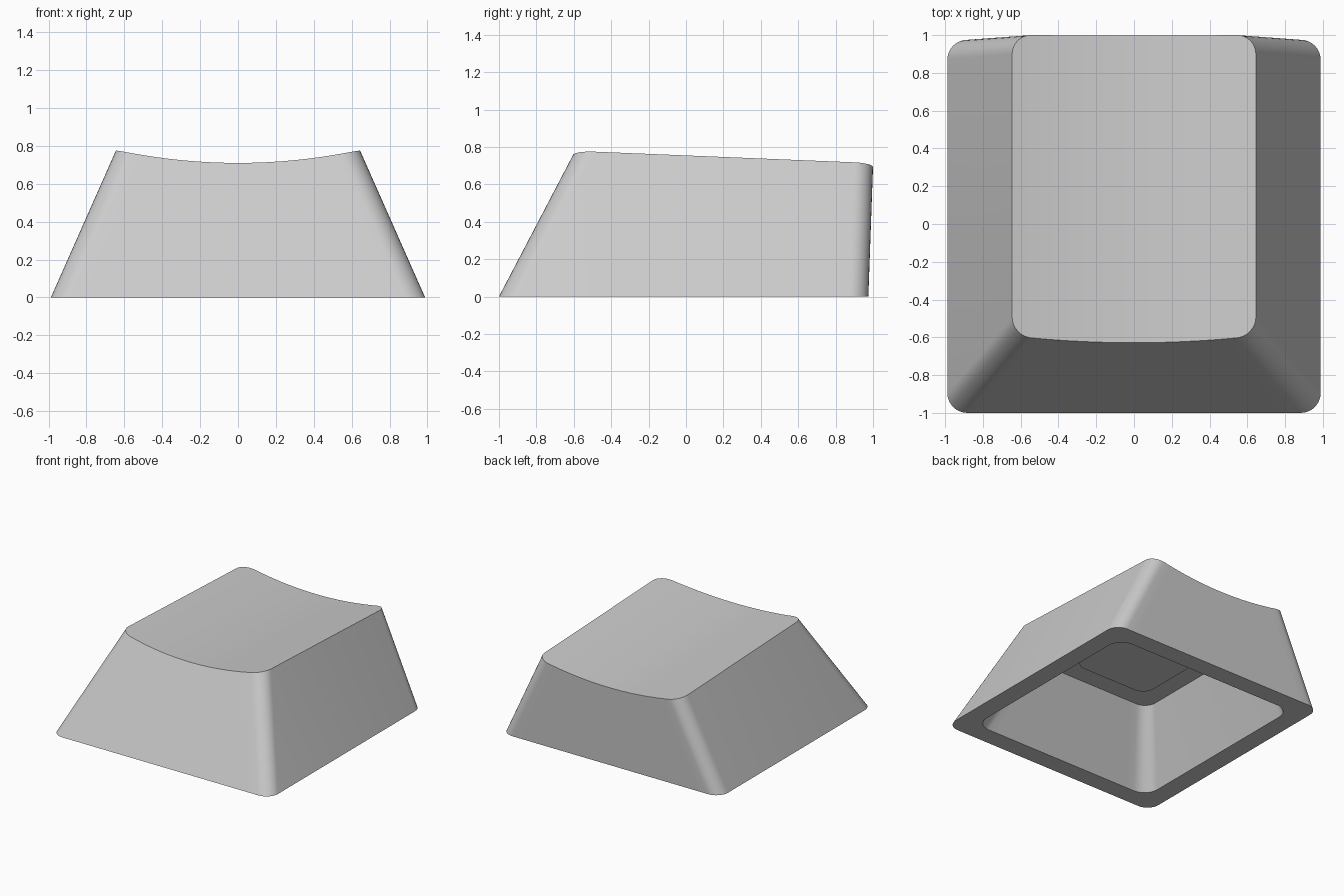
import bpy, bmesh, math
from mathutils import Vector

cube = bpy.data.objects.get("Cube")
if cube:
    bpy.data.objects.remove(cube, do_unlink=True)

ARC, EDGE = 8, 20   # segments per rounded corner and per front or back edge

grey = bpy.data.materials.new("light_grey")
grey.use_nodes = True
COLOUR = (0.6, 0.6, 0.6, 1)
grey.diffuse_color = COLOUR
grey.node_tree.nodes["Principled BSDF"].inputs["Base Color"].default_value = COLOUR


def rounded_rect(half_x, y_front, y_back, radius, z):
    """Loop of points: front run left to right, then back run right to left."""
    offsets = []
    for i in range(ARC + 1):
        a = math.pi / 2 * i / ARC
        offsets.append((-half_x + radius * (1 - math.cos(a)), radius * (1 - math.sin(a))))
    flat = half_x - radius
    offsets += [(-flat + 2 * flat * i / EDGE, 0) for i in range(1, EDGE)]
    offsets += [(-x, d) for x, d in reversed(offsets[:ARC + 1])]
    front = [Vector((x, y_front + d, z)) for x, d in offsets]
    back = [Vector((x, y_back - d, z)) for x, d in offsets]
    return front + back[::-1]


def dish_height(x, y):
    """Scooped top surface, sloping down towards the back."""
    return 0.71 - 0.041 * (y + 0.62) + 0.07 * (x / 0.645) ** 2


def drop_to_dish(low, high):
    """Lower a crown point to the scoop, keeping the front and back walls flat."""
    y = high.y
    for _ in range(8):
        y = low.y + (high.y - low.y) * dish_height(high.x, y) / high.z
    return Vector((high.x, y, dish_height(high.x, y)))


def add_loop(bm, points):
    return [bm.verts.new(p) for p in points]


def bridge(bm, a, b):
    n = len(a)
    for i in range(n):
        j = (i + 1) % n
        bm.faces.new((a[i], a[j], b[j], b[i]))


def cap(bm, loop):
    """Fill a loop with strips running front to back."""
    n = len(loop)
    for i in range(n // 2 - 1):
        bm.faces.new((loop[i], loop[i + 1], loop[n - 2 - i], loop[n - 1 - i]))


def finish(bm, name):
    bmesh.ops.recalc_face_normals(bm, faces=bm.faces)
    mesh = bpy.data.meshes.new(name)
    bm.to_mesh(mesh)
    bm.free()
    mesh.materials.append(grey)
    obj = bpy.data.objects.new(name, mesh)
    bpy.context.collection.objects.link(obj)
    bpy.ops.object.select_all(action='DESELECT')
    obj.select_set(True)
    bpy.context.view_layer.objects.active = obj
    bpy.ops.object.shade_smooth_by_angle(angle=math.radians(30))


# Hollow key shell: scooped top, tapered walls, flat rim and inner cavity
base = rounded_rect(0.988, -1.0, 0.975, 0.105, 0)
crown = rounded_rect(0.645, -0.592, 1.003, 0.1, 0.78)
bm = bmesh.new()
top = add_loop(bm, [drop_to_dish(a, b) for a, b in zip(base, crown)])
foot = add_loop(bm, base)
opening = add_loop(bm, rounded_rect(0.833, -0.847, 0.823, 0.125, 0))
ceiling = add_loop(bm, rounded_rect(0.595, -0.562, 0.843, 0.1, 0.545))
cap(bm, top)
bridge(bm, top, foot)
bridge(bm, foot, opening)
bridge(bm, opening, ceiling)
cap(bm, ceiling)
finish(bm, "key_shell")

# Mounting pad hanging from the ceiling
bm = bmesh.new()
pad_top = add_loop(bm, rounded_rect(0.345, -0.285, 0.285, 0.1, 0.57))
pad_bottom = add_loop(bm, rounded_rect(0.345, -0.285, 0.285, 0.1, 0.45))
cap(bm, pad_top)
bridge(bm, pad_top, pad_bottom)
cap(bm, pad_bottom)
finish(bm, "mounting_pad")
